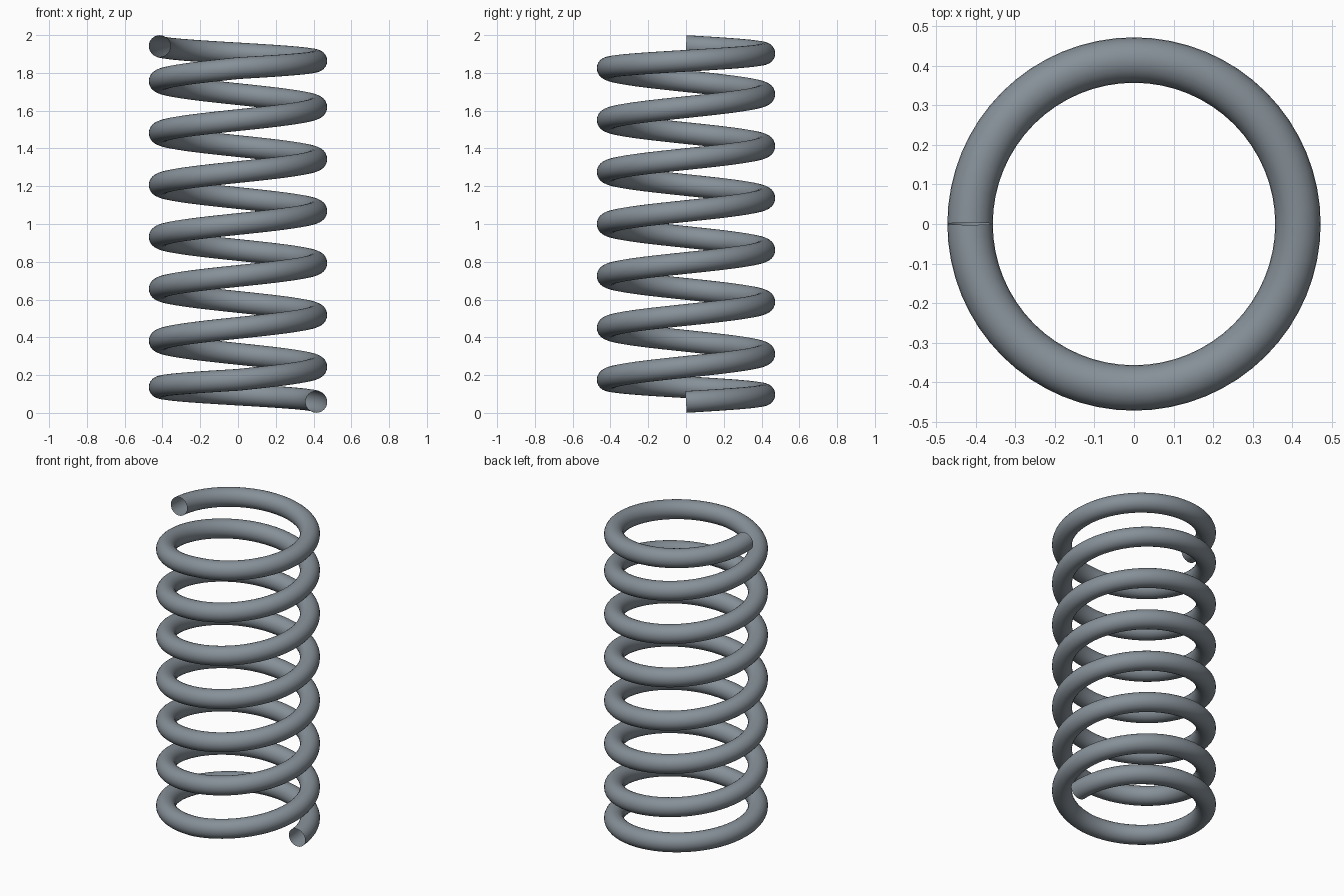
import bpy, bmesh, math
from mathutils import Vector

if "Cube" in bpy.data.objects:
    bpy.data.objects.remove(bpy.data.objects["Cube"])

COIL_R, WIRE_R, TURNS = 0.415, 0.0575, 7.5
STEPS, SIDES = 64, 24          # rings per turn, sides of the wire
END, PITCH, END_PITCH = 0.75, 0.275, 0.156   # closer-wound end turns


def height(t):
    """Height of the wire centre after t turns, symmetric about the middle."""
    d = t - TURNS / 2
    straight = TURNS / 2 - END
    h = min(abs(d), straight) * PITCH + max(abs(d) - straight, 0) * END_PITCH
    return 1 + math.copysign(h, d)


def centre(t):
    a = t * math.tau
    return Vector((COIL_R * math.cos(a), COIL_R * math.sin(a), height(t)))


# Steel colour
steel = bpy.data.materials.new("steel grey")
steel.diffuse_color = (0.24, 0.28, 0.315, 1)
steel.use_nodes = True
steel.node_tree.nodes["Principled BSDF"].inputs["Base Color"].default_value = steel.diffuse_color

# Sweep a circle along the helix, leaving the tube ends open
bm = bmesh.new()
rings = []
count = round(TURNS * STEPS)
for i in range(count + 1):
    t = i / STEPS
    a = t * math.tau
    out = Vector((math.cos(a), math.sin(a), 0))
    tangent = (centre(t + 0.01) - centre(t - 0.01)).normalized()
    up = out.cross(tangent).normalized()
    out = tangent.cross(up)
    rings.append([bm.verts.new(centre(t) + WIRE_R * (
        math.cos(b) * out + math.sin(b) * up))
        for b in (k * math.tau / SIDES for k in range(SIDES))])
for r, s in zip(rings, rings[1:]):
    for k in range(SIDES):
        n = (k + 1) % SIDES
        bm.faces.new((r[k], s[k], s[n], r[n]))
bmesh.ops.recalc_face_normals(bm, faces=bm.faces)
# Outward-facing wire surface
bm.faces.ensure_lookup_table()
f = bm.faces[0]
if f.normal.dot(f.calc_center_median() - centre(0.5 / STEPS)) < 0:
    bmesh.ops.reverse_faces(bm, faces=bm.faces)
for f in bm.faces:
    f.smooth = True

mesh = bpy.data.meshes.new("coil_spring")
bm.to_mesh(mesh)
bm.free()
mesh.materials.append(steel)
spring = bpy.data.objects.new("coil_spring", mesh)
bpy.context.collection.objects.link(spring)
